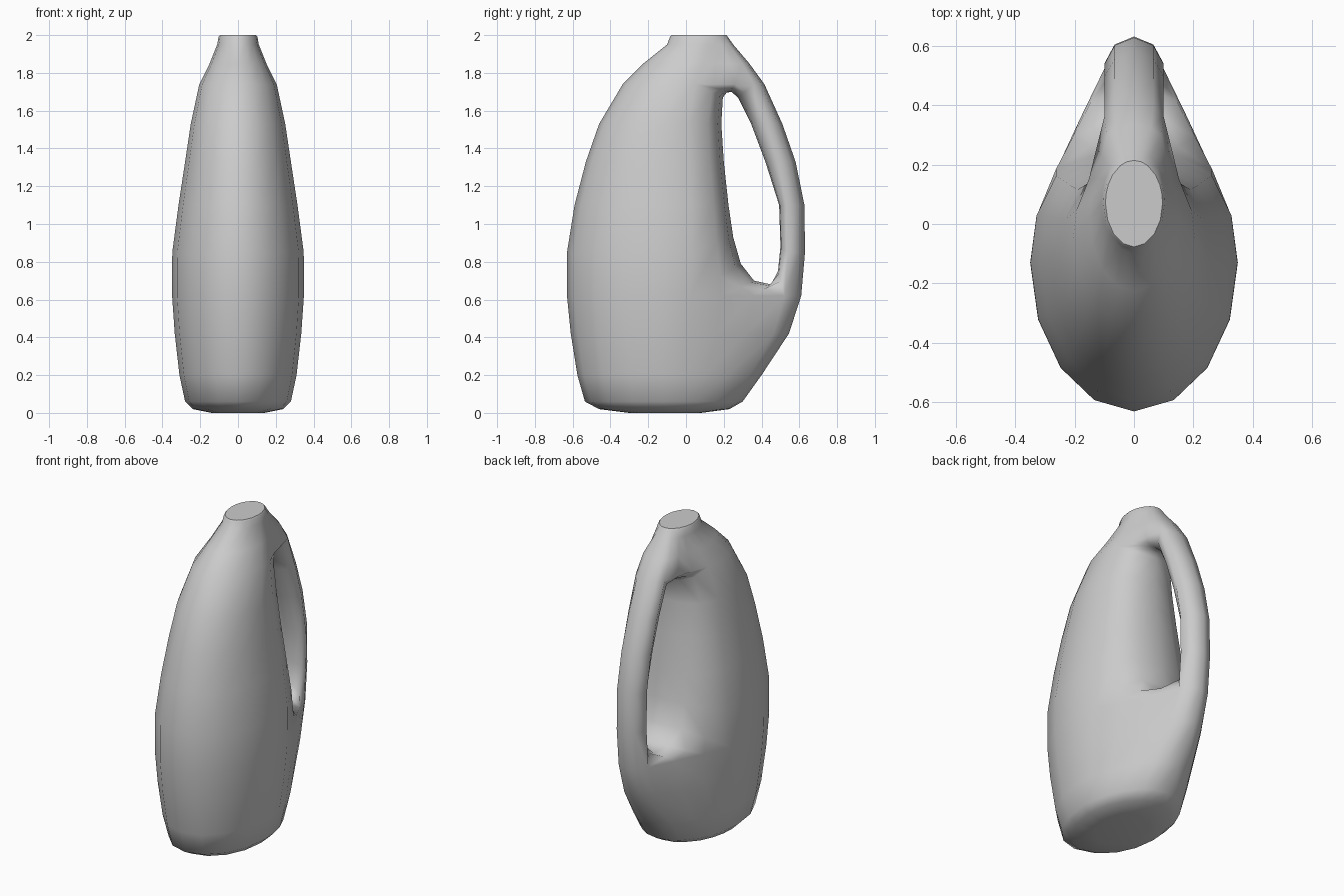
import bpy, bmesh, math

if "Cube" in bpy.data.objects:
    bpy.data.objects.remove(bpy.data.objects["Cube"])

# Horizontal rings: z, front y, back y, half width, y of widest point, teardrop amount (0 = ellipse)
RINGS = [
    (0.00, -0.30, 0.08, 0.14, -0.11, 0),
    (0.02, -0.46, 0.23, 0.24, -0.115, 0),
    (0.06, -0.535, 0.30, 0.28, -0.12, 0),
    (0.20, -0.575, 0.40, 0.31, -0.125, 0.3),
    (0.42, -0.61, 0.545, 0.335, -0.13, 0.8),
    (0.62, -0.63, 0.61, 0.349, -0.13, 1),
    (0.85, -0.63, 0.63, 0.348, -0.13, 1),
    (1.10, -0.59, 0.627, 0.315, -0.13, 1),
    (1.33, -0.53, 0.58, 0.28, -0.13, 1),
    (1.53, -0.46, 0.51, 0.25, -0.12, 1),
    (1.74, -0.335, 0.415, 0.205, -0.05, 1),
    (1.85, -0.225, 0.335, 0.15, 0.02, 0.7),
    (1.95, -0.10, 0.25, 0.11, 0.07, 0.1),
    (1.99, -0.085, 0.222, 0.103, 0.07, 0),
    (2.00, -0.077, 0.214, 0.096, 0.07, 0),
]
LO, HI = 5, 10        # rings bounding the grip opening
C0, C1 = 5, 8         # columns bounding the grip opening
TAIL = 0.1            # half width of the handle

# Grip opening outline on the centre plane (y, z): up the body, over, down the handle, back
OPENING = [
    (0.29, 0.79), (0.25, 0.93), (0.225, 1.10), (0.20, 1.33), (0.187, 1.53),
    (0.195, 1.67), (0.215, 1.695), (0.24, 1.70),
    (0.275, 1.67), (0.345, 1.53), (0.42, 1.33), (0.493, 1.10), (0.50, 0.88),
    (0.487, 0.75), (0.45, 0.68), (0.36, 0.70),
]


def half_section(z, yf, yb, w, yc, k):
    """Half outline from front centre to back centre: half ellipse, then a tapering tail."""
    pts = []
    for i in range(5):
        a = math.radians(22.5 * i)
        pts.append((w * math.sin(a), yc + (yf - yc) * math.cos(a), z))
    tail = [(0.21, 0.94 * w), (0.43, 0.74 * w), (0.66, 0.37 * w + 0.5 * TAIL),
            (0.88, TAIL), (0.965, 0.65 * TAIL), (1.0, 0.0)]
    for u, x in tail:
        ellipse = w * math.sqrt(max(0.0, 1 - u * u))
        pts.append(((1 - k) * ellipse + k * x, yc + (yb - yc) * u, z))
    return pts


def build_half(bm, side):
    # outer skin, leaving out the opening
    grid = [[bm.verts.new((side * x, y, z)) for x, y, z in half_section(*r)] for r in RINGS]
    cols = len(grid[0])
    for i in range(len(grid) - 1):
        for j in range(cols - 1):
            if LO <= i < HI and C0 <= j < C1:
                continue
            bm.faces.new((grid[i][j], grid[i][j + 1], grid[i + 1][j + 1], grid[i + 1][j]))
    # base and mouth
    bm.faces.new(grid[0])
    bm.faces.new(grid[-1])
    # rounded inner wall from the skin to the centre plane
    rim = [grid[i][C0] for i in range(LO, HI + 1)]
    rim += [grid[HI][j] for j in range(C0 + 1, C1)]
    rim += [grid[i][C1] for i in range(HI, LO - 1, -1)]
    rim += [grid[LO][j] for j in range(C1 - 1, C0, -1)]
    loops = [rim]
    for fx in (0.8, 0.45, 0.0):
        t = 1 - math.sqrt(1 - fx * fx)
        loops.append([bm.verts.new((v.co.x * fx, y + (v.co.y - y) * t, z + (v.co.z - z) * t))
                      for v, (y, z) in zip(rim, OPENING)])
    n = len(rim)
    for a, b in zip(loops, loops[1:]):
        for i in range(n):
            j = (i + 1) % n
            bm.faces.new((a[i], a[j], b[j], b[i]))


bm = bmesh.new()
for side in (1, -1):
    build_half(bm, side)
bmesh.ops.delete(bm, geom=[v for v in bm.verts if not v.link_faces], context='VERTS')
bmesh.ops.remove_doubles(bm, verts=bm.verts[:], dist=0.0005)
bmesh.ops.recalc_face_normals(bm, faces=bm.faces[:])

# smooth shading with a crisp mouth edge
for f in bm.faces:
    f.smooth = True
for e in bm.edges:
    if all(v.co.z > 1.999 for v in e.verts):
        e.smooth = False

mesh = bpy.data.meshes.new("jug_body")
bm.to_mesh(mesh)
bm.free()
jug = bpy.data.objects.new("jug_body", mesh)
bpy.context.collection.objects.link(jug)
